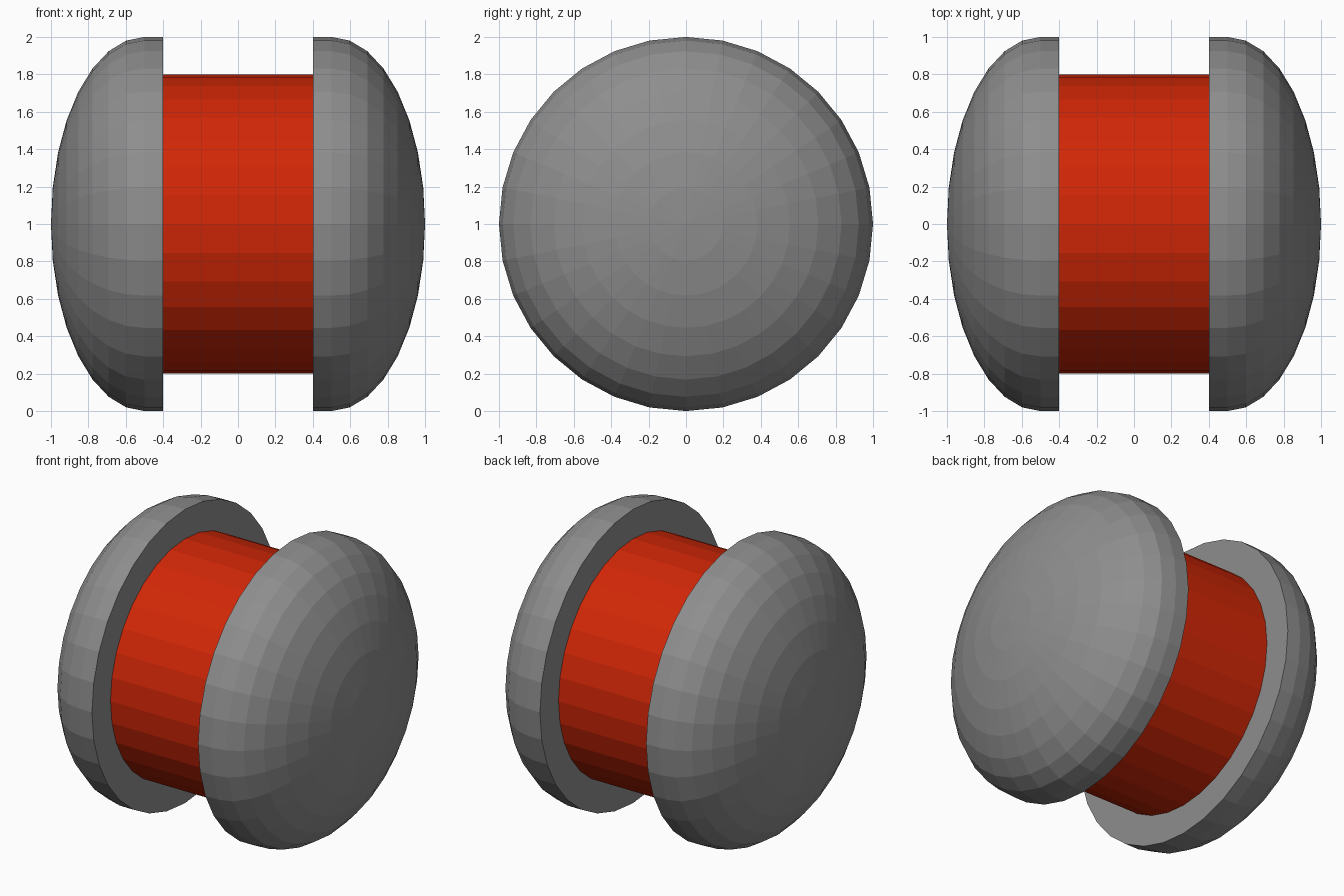
import bpy, bmesh
from math import sin, cos, pi

if "Cube" in bpy.data.objects:
    bpy.data.objects.remove(bpy.data.objects["Cube"])

SIDES = 32


def lathe(name, profile, color):
    """Revolve (x, radius) points around the x axis at z = 1; ends lie on the axis."""
    bm = bmesh.new()
    rings = []
    for x, r in profile:
        count = SIDES if r > 0 else 1
        rings.append([bm.verts.new((x, r * cos(2 * pi * i / SIDES),
                                    1 + r * sin(2 * pi * i / SIDES)))
                      for i in range(count)])
    for a, b in zip(rings, rings[1:]):
        for i in range(SIDES):
            j = (i + 1) % SIDES
            corners = [a[i % len(a)], a[j % len(a)], b[j % len(b)], b[i % len(b)]]
            bm.faces.new(list(dict.fromkeys(corners)))
    bmesh.ops.recalc_face_normals(bm, faces=bm.faces)
    mesh = bpy.data.meshes.new(name)
    bm.to_mesh(mesh)
    bm.free()
    obj = bpy.data.objects.new(name, mesh)
    bpy.context.collection.objects.link(obj)
    mat = bpy.data.materials.new(name + "_color")
    mat.diffuse_color = (*color, 1)
    mat.use_nodes = True
    mat.node_tree.nodes["Principled BSDF"].inputs["Base Color"].default_value = mat.diffuse_color
    mesh.materials.append(mat)
    return obj


# Dark grey domed end caps: flat inner face, short straight rim, half-ellipsoid dome
dome = [(0.5 + 0.5 * sin(k * pi / 16), cos(k * pi / 16)) for k in range(8)]
caps = lathe("end_caps", [(0.4, 0), (0.4, 1)] + dome + [(1, 0)], (0.27, 0.27, 0.27))
mirror = caps.modifiers.new("mirror", 'MIRROR')
mirror.use_axis = (True, False, False)
mirror.use_mirror_merge = False

# Red central drum
lathe("drum", [(-0.4, 0), (-0.4, 0.8), (0.4, 0.8), (0.4, 0)], (0.64, 0.02, 0.002))
